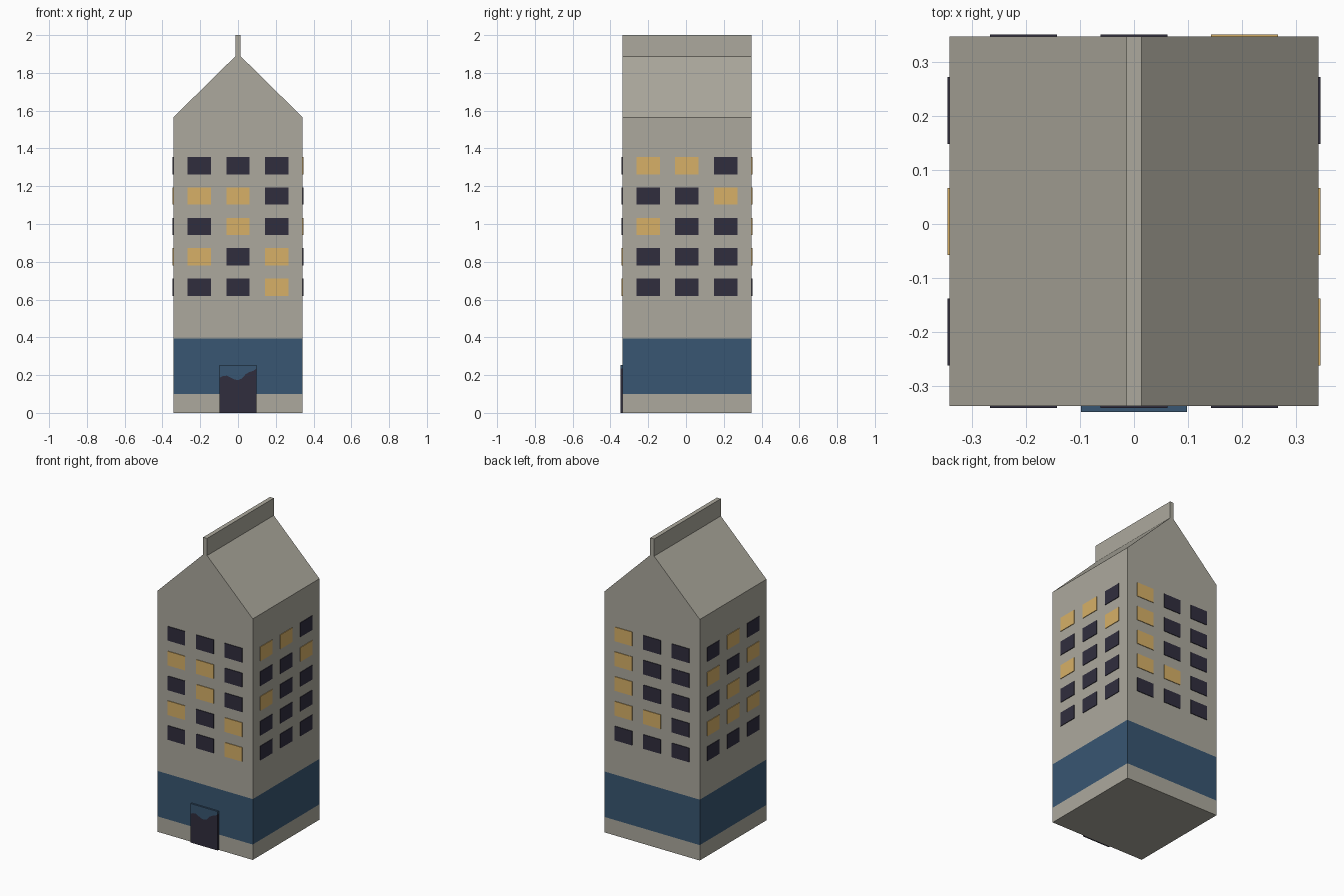
import bpy, bmesh
from mathutils import Vector

if "Cube" in bpy.data.objects:
    bpy.data.objects.remove(bpy.data.objects["Cube"])

HALF, CY = 0.342, 0.005              # half width of the carton and its centre in y
EAVE, RIDGE, TOP = 1.565, 1.888, 2.0
FIN = 0.014                          # half thickness of the ridge fin
BAND = (0.10, 0.395)                 # bottom and top of the blue stripe


def material(name, rgb):
    m = bpy.data.materials.new(name)
    m.diffuse_color = (*rgb, 1)
    m.use_nodes = True
    m.node_tree.nodes["Principled BSDF"].inputs["Base Color"].default_value = m.diffuse_color
    return m


CARD = material("warm_grey_card", (0.413, 0.397, 0.337))
BLUE = material("blue_stripe", (0.040, 0.093, 0.168))
DARK = material("dark_window", (0.030, 0.027, 0.048))
LIT = material("lit_window", (0.680, 0.434, 0.136))


def finish(name, bm, mats):
    bmesh.ops.recalc_face_normals(bm, faces=bm.faces)
    mesh = bpy.data.meshes.new(name)
    bm.to_mesh(mesh)
    bm.free()
    for m in mats:
        mesh.materials.append(m)
    ob = bpy.data.objects.new(name, mesh)
    bpy.context.collection.objects.link(ob)
    return ob


def prism(profile, y0, y1):
    """Extrude an x-z outline from y0 to y1."""
    bm = bmesh.new()
    face = bm.faces.new([bm.verts.new((x, y0, z)) for x, z in profile])
    ext = bmesh.ops.extrude_face_region(bm, geom=[face])
    verts = [v for v in ext["geom"] if isinstance(v, bmesh.types.BMVert)]
    bmesh.ops.translate(bm, verts=verts, vec=(0, y1 - y0, 0))
    return bm


def box(name, lo, hi, mat):
    outline = [(lo[0], lo[2]), (hi[0], lo[2]), (hi[0], hi[2]), (lo[0], hi[2])]
    return finish(name, prism(outline, lo[1], hi[1]), [mat])


# Gabled carton body, cut at the stripe edges and coloured by height
right = [(HALF, 0), (HALF, EAVE), (FIN, RIDGE)]
bm = prism(right + [(-x, z) for x, z in reversed(right)], CY - HALF, CY + HALF)
for z in BAND:
    bmesh.ops.bisect_plane(bm, geom=bm.verts[:] + bm.edges[:] + bm.faces[:],
                           plane_co=(0, 0, z), plane_no=(0, 0, 1))
for f in bm.faces:
    f.material_index = int(BAND[0] < f.calc_center_median().z < BAND[1])
finish("carton_body", bm, [CARD, BLUE])

# Upright fin along the ridge
box("ridge_fin", (-FIN, CY - HALF, RIDGE), (FIN, CY + HALF, TOP), CARD)

# Windows: rows from top to bottom, each read left to right facing that wall
walls = {
    "front": (Vector((0, -1, 0)), ["...", "##.", ".#.", "#.#", "..#"]),
    "right": (Vector((1, 0, 0)), ["##.", "..#", "#..", "...", "..."]),
    "back": (Vector((0, 1, 0)), ["#..", "#..", "#..", "##.", "..."]),
    "left": (Vector((-1, 0, 0)), [".#.", "#.#", ".#.", "###", "..."]),
}
UP = Vector((0, 0, 1))
for side, (out, rows) in walls.items():
    across = UP.cross(out)
    for r, row in enumerate(rows):
        for c, cell in enumerate(row):
            mid = Vector((0, CY, 1.309 - 0.161 * r)) + across * 0.205 * (c - 1)
            a = mid + out * (HALF - 0.001) - across * 0.062 - UP * 0.046
            b = mid + out * (HALF + 0.004) + across * 0.062 + UP * 0.046
            lo = [min(p) for p in zip(a, b)]
            hi = [max(p) for p in zip(a, b)]
            box(f"{side}_window_{r + 1}_{c + 1}", lo, hi, LIT if cell == "#" else DARK)

# Door plate: dark lower part with a wavy top edge, blue above
wave = [(-0.098, 0.186), (-0.08, 0.195), (-0.06, 0.197), (-0.04, 0.187), (-0.02, 0.177),
        (0.0, 0.174), (0.02, 0.181), (0.04, 0.204), (0.06, 0.216), (0.08, 0.222),
        (0.098, 0.235)]
y0, y1 = CY - HALF - 0.011, CY - HALF
finish("door_lower", prism([(0.098, 0), (-0.098, 0)] + wave, y0, y1), [DARK])
finish("door_upper", prism([(0.098, 0.253), (-0.098, 0.253)] + wave, y0, y1), [BLUE])
